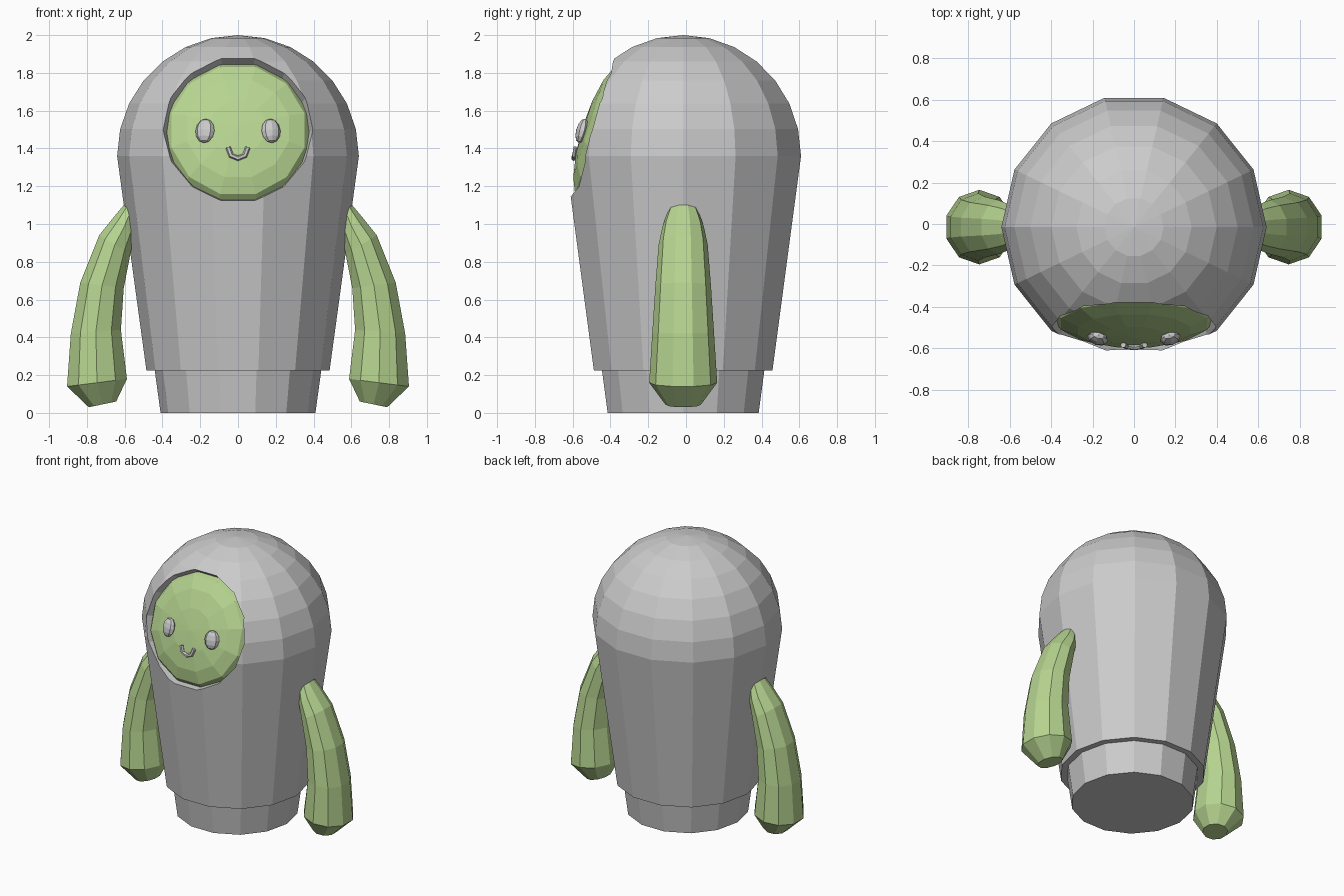
import bpy, bmesh
from math import sin, cos, pi, radians
from mathutils import Matrix, Vector

if "Cube" in bpy.data.objects:
    bpy.data.objects.remove(bpy.data.objects["Cube"])

CY = -0.015          # depth centre of the body
SIDES = 14

green = bpy.data.materials.new("green")
green.diffuse_color = (0.47, 0.66, 0.28, 1)
green.use_nodes = True
green.node_tree.nodes["Principled BSDF"].inputs["Base Color"].default_value = green.diffuse_color


def finish(name, bm, mat=None):
    bmesh.ops.recalc_face_normals(bm, faces=bm.faces)
    me = bpy.data.meshes.new(name)
    bm.to_mesh(me)
    bm.free()
    if mat:
        me.materials.append(mat)
    ob = bpy.data.objects.new(name, me)
    bpy.context.collection.objects.link(ob)
    return ob


def loft(name, rings, mat=None):
    """Skin a list of rings (lists of points) and cap both ends."""
    bm = bmesh.new()
    loops = [[bm.verts.new(p) for p in ring] for ring in rings]
    n = len(loops[0])
    for a, b in zip(loops, loops[1:]):
        for i in range(n):
            j = (i + 1) % n
            bm.faces.new((a[i], a[j], b[j], b[i]))
    bm.faces.new(loops[0])
    bm.faces.new(loops[-1])
    bmesh.ops.remove_doubles(bm, verts=bm.verts, dist=1e-5)
    return finish(name, bm, mat)


def lathe(name, profile):
    return loft(name, [[(r * cos(2 * pi * i / SIDES), CY + r * sin(2 * pi * i / SIDES), z)
                        for i in range(SIDES)] for r, z in profile])


def ellipsoid(name, matrix, segs, rings, mat=None):
    bm = bmesh.new()
    bmesh.ops.create_uvsphere(bm, u_segments=segs, v_segments=rings, radius=1, matrix=matrix)
    return finish(name, bm, mat)


# base plug under the hood
lathe("base", [(0.41, 0), (0.447, 0.27)])

# hood: tapered wall with a hemispherical top
R, ZS = 0.64, 1.36
dome = [(R * cos(k * pi / 14), ZS + R * sin(k * pi / 14)) for k in range(7)]
hood = lathe("hood", [(0.485, 0.225)] + dome + [(0.0005, 2.0)])

# tilted frame of the face opening: local z points out of the face
frame = Matrix.Translation((0, -0.49, 1.4975)) @ Matrix.Rotation(radians(72.7), 4, 'X')

# cutter for the face opening, narrowing inward
bm = bmesh.new()
bmesh.ops.create_cone(bm, cap_ends=True, segments=14, radius1=0.346, radius2=0.494, depth=0.37,
                      matrix=frame @ Matrix.Diagonal((1, 1.02, 1, 1))
                      @ Matrix.Translation((0, 0, 0.065)) @ Matrix.Rotation(pi / 14, 4, 'Z'))
cutter = finish("face_cutter", bm)
cutter.hide_render = True
cutter.hide_set(True)
cut = hood.modifiers.new("opening", 'BOOLEAN')
cut.operation = 'DIFFERENCE'
cut.solver = 'EXACT'
cut.object = cutter

# face: flattened ball filling the opening
ellipsoid("face", frame @ Matrix.Translation((0, 0, -0.05)) @ Matrix.Diagonal((0.395, 0.395, 0.11, 1))
          @ Matrix.Rotation(radians(15), 4, 'Z'), 12, 8, green)

# eyes
for s, side in ((-1, "left"), (1, "right")):
    m = (Matrix.Translation((s * 0.175, -0.552, 1.493)) @ Matrix.Rotation(s * radians(15), 4, 'Z')
         @ Matrix.Rotation(radians(-15), 4, 'X') @ Matrix.Diagonal((0.052, 0.03, 0.066, 1)))
    ellipsoid("eye_" + side, m, 8, 6)

# mouth: bent tube
path = [Vector(p) for p in ((-0.052, -0.583, 1.405), (-0.036, -0.59, 1.362), (0, -0.594, 1.348),
                            (0.036, -0.59, 1.362), (0.052, -0.583, 1.405))]
rings = []
for i, p in enumerate(path):
    d = (path[min(i + 1, 4)] - path[max(i - 1, 0)]).normalized()
    u = d.cross(Vector((0, 1, 0))).normalized()
    w = d.cross(u)
    rings.append([p + 0.014 * (u * cos(k * pi / 3) + w * sin(k * pi / 3)) for k in range(6)])
loft("mouth", rings)

# arms: outer x, outer z, inner x, inner z, half depth of each ring
ARM = [(0.605, 1.10, 0.53, 1.04, 0.08), (0.655, 1.04, 0.55, 0.93, 0.11),
       (0.735, 0.94, 0.57, 0.84, 0.13), (0.835, 0.69, 0.605, 0.66, 0.147),
       (0.885, 0.42, 0.62, 0.44, 0.163), (0.905, 0.14, 0.588, 0.18, 0.18),
       (0.79, 0.03, 0.645, 0.06, 0.095)]
for s, side in ((-1, "left"), (1, "right")):
    rings = []
    for ox, oz, ix, iz, h in ARM:
        mid = Vector(((ox + ix) / 2, CY, (oz + iz) / 2))
        half = Vector(((ox - ix) / 2, 0, (oz - iz) / 2))
        ring = []
        for k in range(10):
            a = radians(18 + 36 * k)
            p = mid + half * (cos(a) / cos(radians(18))) + Vector((0, h * sin(a), 0))
            ring.append((s * p.x, p.y, p.z))
        rings.append(ring)
    loft("arm_" + side, rings, green)
